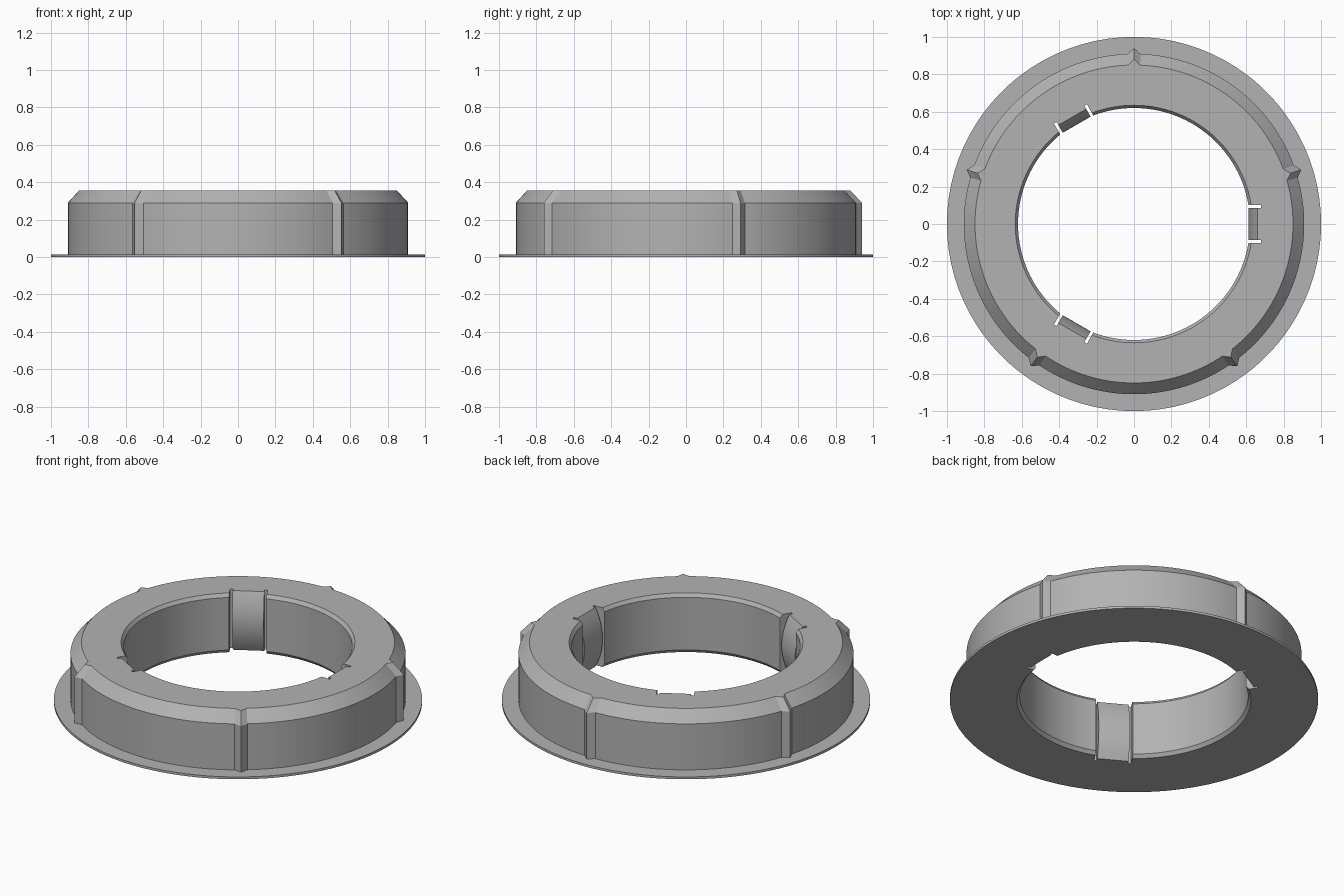
import bpy, bmesh, math
from mathutils import Matrix

if "Cube" in bpy.data.objects:
    bpy.data.objects.remove(bpy.data.objects["Cube"])

H = 0.355          # total height
RIDGES = [90 + 72 * k for k in range(5)]
TABS = [0, 120, 240]

grey = bpy.data.materials.new("mid grey")
grey.diffuse_color = (0.45, 0.45, 0.45, 1)
grey.use_nodes = True
grey.node_tree.nodes["Principled BSDF"].inputs["Base Color"].default_value = grey.diffuse_color


def finish(bm, name):
    bmesh.ops.recalc_face_normals(bm, faces=bm.faces)
    me = bpy.data.meshes.new(name)
    bm.to_mesh(me)
    bm.free()
    me.materials.append(grey)
    ob = bpy.data.objects.new(name, me)
    bpy.context.collection.objects.link(ob)
    return ob


def smooth(ob):
    bpy.ops.object.select_all(action='DESELECT')
    ob.select_set(True)
    bpy.context.view_layer.objects.active = ob
    bpy.ops.object.shade_smooth_by_angle(angle=math.radians(25))


def extrude_profile(name, pts, half, angle):
    """Extrude an x-z outline along y, then turn it about z."""
    bm = bmesh.new()
    a = [bm.verts.new((x, -half, z)) for x, z in pts]
    b = [bm.verts.new((x, half, z)) for x, z in pts]
    n = len(pts)
    bm.faces.new(a)
    bm.faces.new(b[::-1])
    for i in range(n):
        j = (i + 1) % n
        bm.faces.new((a[i], a[j], b[j], b[i]))
    bm.transform(Matrix.Rotation(math.radians(angle), 4, 'Z'))
    return finish(bm, name)


# Ring body: profile of (radius, height, ridge bulge) swept around z
profile = [(0.635, 0, 0), (1.0, 0, 0), (1.0, 0.014, 0), (0.91, 0.014, 0.03),
           (0.91, 0.29, 0.03), (0.85, H, 0.03), (0.635, H, 0),
           (0.62, H - 0.02, 0), (0.62, 0.02, 0)]
angles = []
for d in range(0, 360, 2):
    off = min(((d - r + 180) % 360 - 180 for r in RIDGES), key=abs)
    angles.append((d + 0.2 * (off / 2 if abs(off) == 2 else 0), off == 0))
bm = bmesh.new()
rings = []
for deg, peak in angles:
    t = math.radians(deg)
    rings.append([bm.verts.new(((r + e * peak) * math.cos(t),
                                (r + e * peak) * math.sin(t), z))
                  for r, z, e in profile])
for i, cur in enumerate(rings):
    nxt = rings[(i + 1) % len(rings)]
    for j in range(len(profile)):
        k = (j + 1) % len(profile)
        bm.faces.new((cur[j], nxt[j], nxt[k], cur[k]))
body = finish(bm, "ring_body")

# Pockets in the bore that leave a narrow slot on each side of a tab
for a in TABS:
    cutter = extrude_profile("pocket_cutter", [(0.5, -0.1), (0.68, -0.1),
                                               (0.68, 0.5), (0.5, 0.5)], 0.102, a)
    cutter.hide_render = True
    cutter.hide_set(True)
    mod = body.modifiers.new("pocket", 'BOOLEAN')
    mod.operation = 'DIFFERENCE'
    mod.solver = 'EXACT'
    mod.object = cutter
smooth(body)

# Gripping tabs: inner face bulges toward the centre
N = 14
for a in TABS:
    arc = [(0.66 - 0.047 * (1 - (2 * i / N - 1) ** 2), H * i / N)
           for i in range(N + 1)]
    smooth(extrude_profile("grip_tab", arc + [(0.68, H), (0.68, 0)], 0.086, a))
